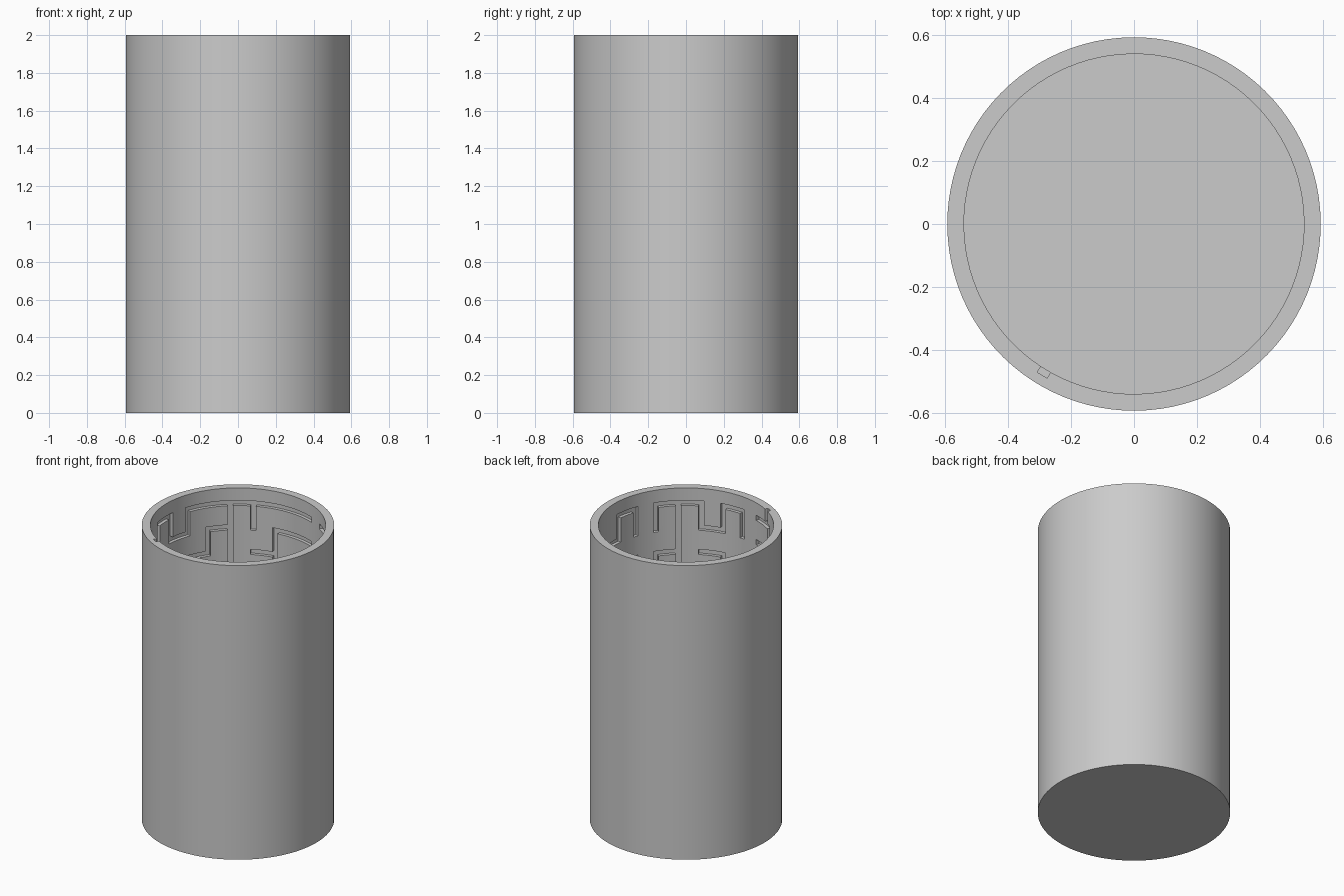
import bpy, bmesh, math, random

cube = bpy.data.objects.get("Cube")
if cube:
    bpy.data.objects.remove(cube)

COLS, ROWS, SUB = 24, 12, 4          # maze cells around, maze rows, segments per cell
SEGS = COLS * SUB
R_OUT, R_IN, R_DEEP = 0.593, 0.54, 0.562
PITCH, GROOVE, FLOOR = 0.165, 0.035, 0.05
START = math.radians(130) - math.pi / SEGS

random.seed(7)
carved = set()
parent = {(c, r): (c, r) for c in range(COLS) for r in range(ROWS)}


def root(cell):
    while parent[cell] != cell:
        cell = parent[cell]
    return cell


def carve(c0, r0, c1, r1):
    """Cut a straight channel between two maze cells in one row or column."""
    for s in range(min(c0, c1) * SUB, max(c0, c1) * SUB + 1):
        for b in range(2 * min(r0, r1) + 1, 2 * max(r0, r1) + 2):
            carved.add((s % SEGS, b))
    for c in range(min(c0, c1), max(c0, c1) + 1):
        for r in range(min(r0, r1), max(r0, r1) + 1):
            parent[root((c % COLS, r))] = root((c0 % COLS, r0))


def path(*cells):
    for a, b in zip(cells, cells[1:]):
        carve(*a, *b)


# Upper channels on the back right side
path((-4, 0), (2, 0), (2, 1), (3, 1), (3, 0), (4, 0), (4, 1))
path((0, 0), (0, 3))
path((-1, 0), (-1, 1))
path((0, 1), (1, 1), (1, 2), (3, 2))
path((-4, 1), (-2, 1), (-2, 2), (-1, 2))
# Upper channels on the front left side
path((13, 0), (11, 0), (11, 1), (10, 1), (10, 0), (9, 0), (9, 1))
path((12, 0), (12, 3))
path((13, 0), (13, 1))
path((14, 1), (14, 0), (15, 0), (15, 1), (16, 1))
path((12, 2), (13, 2), (13, 3))
path((10, 2), (11, 2))

# Remaining channels: a spanning maze over the lower rows and the two flanks
links = []
for c in range(COLS):
    for r in range(ROWS):
        if r > 2 or c in (5, 6, 7, 17, 18):
            links.append((c, r, c + 1, r))
        if r < ROWS - 1 and (r > 1 or c in (5, 6, 7, 17, 18)):
            links.append((c, r, c, r + 1))
random.shuffle(links)
for c0, r0, c1, r1 in links:
    if root((c0, r0)) != root((c1 % COLS, r1)):
        carve(c0, r0, c1, r1)

# Entry slot through the rim
entry = 7 * SUB + 1
carved.update({(entry, 0), (entry, 1), (entry - 1, 1)})

# Height of every band edge, from rim to floor
levels = [2.0]
for r in range(ROWS):
    top = 1.915 - PITCH * r
    levels += [top, top - GROOVE]
levels.append(FLOOR)
BANDS = len(levels) - 1

bm = bmesh.new()
cache = {}


def vert(s, radius, z):
    key = (s % SEGS, radius, z)
    if key not in cache:
        a = START + math.tau * key[0] / SEGS
        cache[key] = bm.verts.new((radius * math.cos(a), radius * math.sin(a), z))
    return cache[key]


def face(*points):
    bm.faces.new([vert(*p) for p in points])


def depth(s, b):
    return R_DEEP if (s % SEGS, b) in carved else R_IN


for s in range(SEGS):
    t = s + 1
    # Outer wall and rim
    face((s, R_OUT, 0), (t, R_OUT, 0), (t, R_OUT, 2.0), (s, R_OUT, 2.0))
    rim = depth(s, 0)
    face((s, R_OUT, 2.0), (t, R_OUT, 2.0), (t, rim, 2.0), (s, rim, 2.0))
    for b in range(BANDS):
        hi, lo = levels[b], levels[b + 1]
        d = depth(s, b)
        # Inner wall or channel back
        face((s, d, hi), (t, d, hi), (t, d, lo), (s, d, lo))
        # Channel sides
        e = depth(t, b)
        if e != d:
            face((t, d, hi), (t, e, hi), (t, e, lo), (t, d, lo))
        # Channel tops and ledges
        if b < BANDS - 1:
            e = depth(s, b + 1)
            if e != d:
                face((s, d, lo), (t, d, lo), (t, e, lo), (s, e, lo))

# Inside floor and base
face(*[(s, R_IN, FLOOR) for s in range(SEGS)])
face(*[(s, R_OUT, 0) for s in range(SEGS)])
bmesh.ops.recalc_face_normals(bm, faces=bm.faces)

mesh = bpy.data.meshes.new("maze_cylinder")
bm.to_mesh(mesh)
bm.free()
cylinder = bpy.data.objects.new("maze_cylinder", mesh)
bpy.context.collection.objects.link(cylinder)

# Single grey finish
grey = bpy.data.materials.new("plain_grey")
grey.use_nodes = True
colour = (0.6, 0.6, 0.6, 1)
grey.diffuse_color = colour
grey.node_tree.nodes["Principled BSDF"].inputs["Base Color"].default_value = colour
mesh.materials.append(grey)

bpy.context.view_layer.objects.active = cylinder
cylinder.select_set(True)
bpy.ops.object.shade_smooth_by_angle(angle=math.radians(30))
